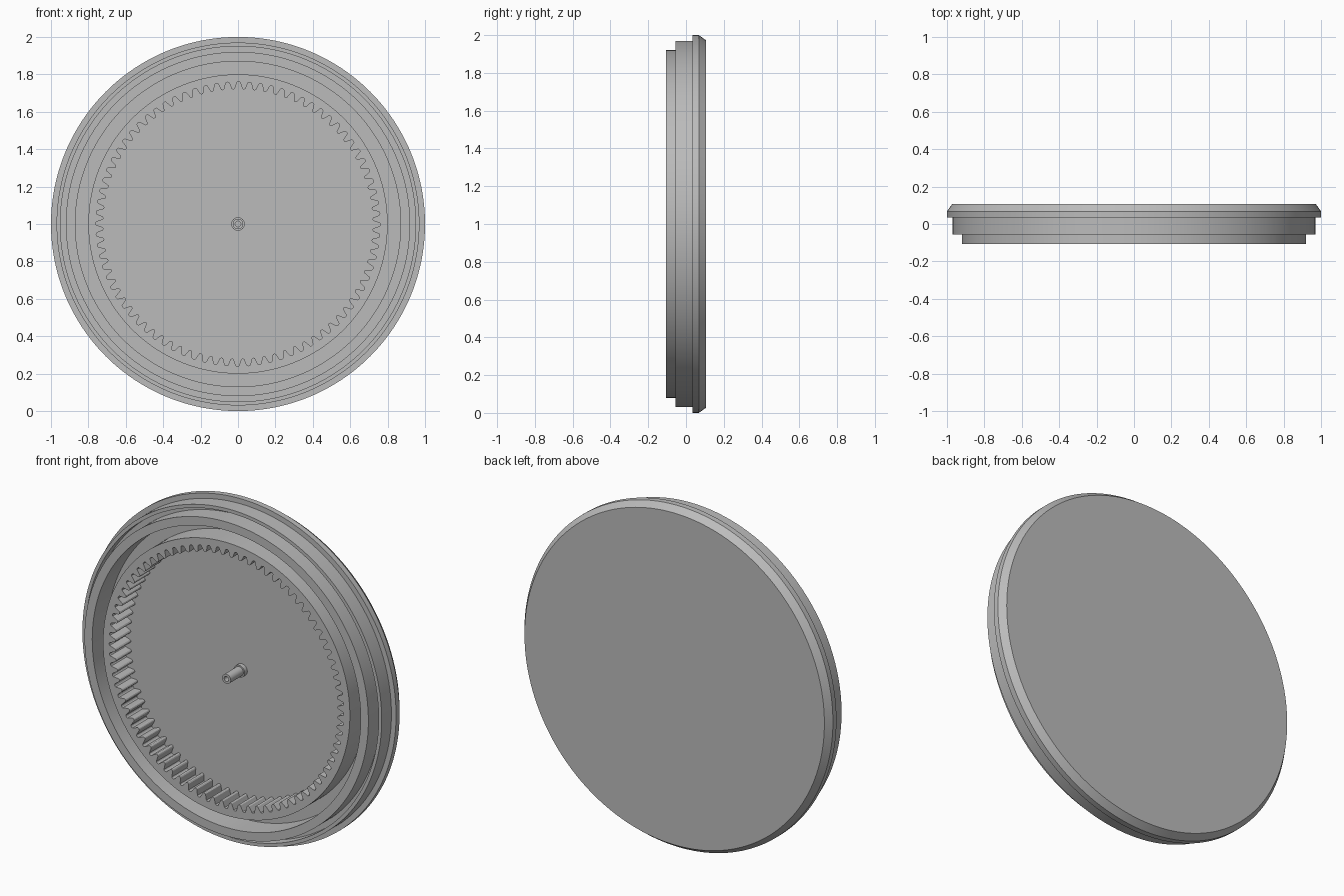
import bpy
import bmesh
from math import sin, cos, tau, radians

if "Cube" in bpy.data.objects:
    bpy.data.objects.remove(bpy.data.objects["Cube"], do_unlink=True)

grey = bpy.data.materials.new("plain grey")
grey.use_nodes = True
COLOR = (0.5, 0.5, 0.5, 1)
grey.diffuse_color = COLOR
grey.node_tree.nodes["Principled BSDF"].inputs["Base Color"].default_value = COLOR

CENTRE_Z = 1.0
FRONT, FLOOR, BACK = -0.107, 0.035, 0.107


def finish(name, bm):
    bmesh.ops.recalc_face_normals(bm, faces=bm.faces)
    mesh = bpy.data.meshes.new(name)
    bm.to_mesh(mesh)
    bm.free()
    mesh.materials.append(grey)
    obj = bpy.data.objects.new(name, mesh)
    obj.location.z = CENTRE_Z
    bpy.context.collection.objects.link(obj)
    bpy.ops.object.select_all(action="DESELECT")
    obj.select_set(True)
    bpy.context.view_layer.objects.active = obj
    bpy.ops.object.shade_smooth_by_angle(angle=radians(25))
    return obj


def loop(bm, steps, radius, y):
    """Ring of vertices around the y axis; radius is a function of the step."""
    return [bm.verts.new((radius(i) * sin(tau * i / steps), y,
                          radius(i) * cos(tau * i / steps))) for i in range(steps)]


def bridge(bm, a, b):
    n = len(a)
    for i in range(n):
        j = (i + 1) % n
        bm.faces.new((a[i], a[j], b[j], b[i]))


def lathe(name, profile, steps):
    """Turned part from (radius, y) points, capped at both ends."""
    bm = bmesh.new()
    loops = [loop(bm, steps, lambda i, r=r: r, y) for r, y in profile]
    for a, b in zip(loops, loops[1:]):
        bridge(bm, a, b)
    bm.faces.new(loops[0])
    bm.faces.new(loops[-1])
    return finish(name, bm)


# Stepped cover with a back plate, seal groove and raised front rim
lathe("cover_body", [
    (0.87, FLOOR), (0.87, FRONT), (0.92, FRONT), (0.92, 0.0),
    (0.95, 0.0), (0.95, -0.055), (0.97, -0.055), (0.97, FLOOR),
    (1.0, FLOOR), (1.0, 0.068), (0.972, BACK)], 192)

# Internal gear ring standing on the floor of the cover
TEETH = 80
TOOTH = [0.76, 0.76, 0.757, 0.74, 0.724, 0.72, 0.72, 0.724, 0.74, 0.757]
STEPS = TEETH * len(TOOTH)


def tooth_radius(i):
    return TOOTH[i % len(TOOTH)]


bm = bmesh.new()
ring = [loop(bm, STEPS, lambda i: 0.8, FLOOR + 0.005),
        loop(bm, STEPS, lambda i: 0.8, FRONT),
        loop(bm, STEPS, tooth_radius, FRONT),
        loop(bm, STEPS, tooth_radius, FLOOR + 0.005)]
for k in range(4):
    bridge(bm, ring[k], ring[(k + 1) % 4])
finish("internal_gear_ring", bm)

# Central hollow pin with a collar at its base
lathe("centre_pin", [
    (0.036, FLOOR + 0.005), (0.036, 0.01), (0.028, 0.01), (0.028, FRONT),
    (0.015, FRONT), (0.015, -0.04)], 32)
